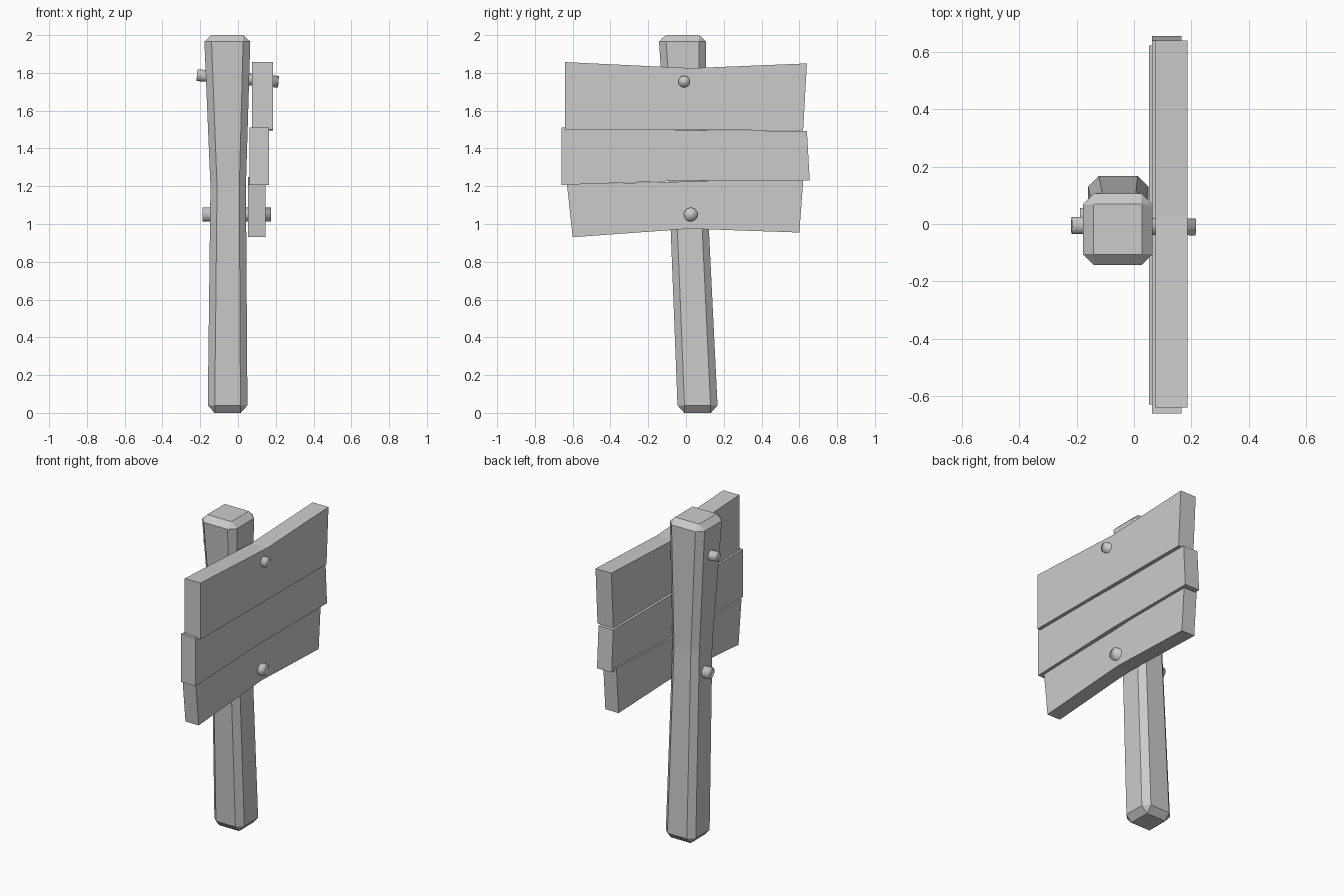
import bpy, bmesh
from mathutils import Vector

if "Cube" in bpy.data.objects:
    bpy.data.objects.remove(bpy.data.objects["Cube"])


def add_object(name, bm):
    bmesh.ops.recalc_face_normals(bm, faces=bm.faces[:])
    mesh = bpy.data.meshes.new(name)
    bm.to_mesh(mesh)
    bm.free()
    obj = bpy.data.objects.new(name, mesh)
    bpy.context.collection.objects.link(obj)
    return obj


def loft(name, rings):
    """Skin matching rings of points and cap both ends."""
    bm = bmesh.new()
    loops = [[bm.verts.new(p) for p in ring] for ring in rings]
    for a, b in zip(loops, loops[1:]):
        n = len(a)
        for i in range(n):
            j = (i + 1) % n
            bm.faces.new((a[i], a[j], b[j], b[i]))
    bm.faces.new(loops[0][::-1])
    bm.faces.new(loops[-1])
    return add_object(name, bm)


def chamfered(x0, x1, y0, y1, z, c, inset=0.0):
    """Octagonal ring; an inset equal to c closes it to a small square."""
    a, b = x0 + inset, x1 - inset
    d, e = y0 + inset, y1 - inset
    k = max(c - inset, 0.001)
    return [(a + k, d, z), (b - k, d, z), (b, d + k, z), (b, e - k, z),
            (b - k, e, z), (a + k, e, z), (a, e - k, z), (a, d + k, z)]


# leaning post, slightly pinched in the middle and wider at the top
bottom = (-0.16, 0.05, -0.045, 0.167)
middle = (-0.146, 0.042, -0.09, 0.11)
top = (-0.178, 0.065, -0.143, 0.106)
loft("post", [
    chamfered(*bottom, 0.0, 0.037, 0.036),
    chamfered(*bottom, 0.04, 0.037),
    chamfered(*middle, 1.2, 0.035),
    chamfered(*top, 1.965, 0.038),
    chamfered(*top, 2.0, 0.038, 0.037),
])

# planks: x range, then (y, z) outline with a kink at the centre
planks = {
    "top_plank": (0.075, 0.186, [(-0.64, 1.50), (0, 1.498), (0.62, 1.495),
                                 (0.64, 1.85), (0.03, 1.825), (-0.64, 1.857)]),
    "middle_plank": (0.062, 0.165, [(-0.66, 1.207), (0, 1.23), (0.655, 1.23),
                                    (0.64, 1.493), (0, 1.495), (-0.66, 1.51)]),
    "bottom_plank": (0.052, 0.145, [(-0.60, 0.93), (0.02, 0.975), (0.60, 0.955),
                                    (0.622, 1.25), (0.02, 1.225), (-0.63, 1.21)]),
}
for name, (x0, x1, outline) in planks.items():
    loft(name, [[(x, y, z) for y, z in outline] for x in (x0, x1)])


# round pegs running through the planks and the post
def peg(name, start, end, radius):
    start, end = Vector(start), Vector(end)
    axis = end - start
    bpy.ops.mesh.primitive_cylinder_add(vertices=10, radius=radius,
                                        depth=axis.length,
                                        location=(start + end) / 2)
    obj = bpy.context.object
    obj.name = name
    obj.rotation_euler = axis.to_track_quat('Z', 'Y').to_euler()
    bpy.ops.object.shade_smooth()


peg("upper_peg", (-0.217, -0.005, 1.788), (0.214, -0.01, 1.753), 0.031)
peg("lower_peg", (-0.188, 0.02, 1.05), (0.174, 0.025, 1.05), 0.037)
